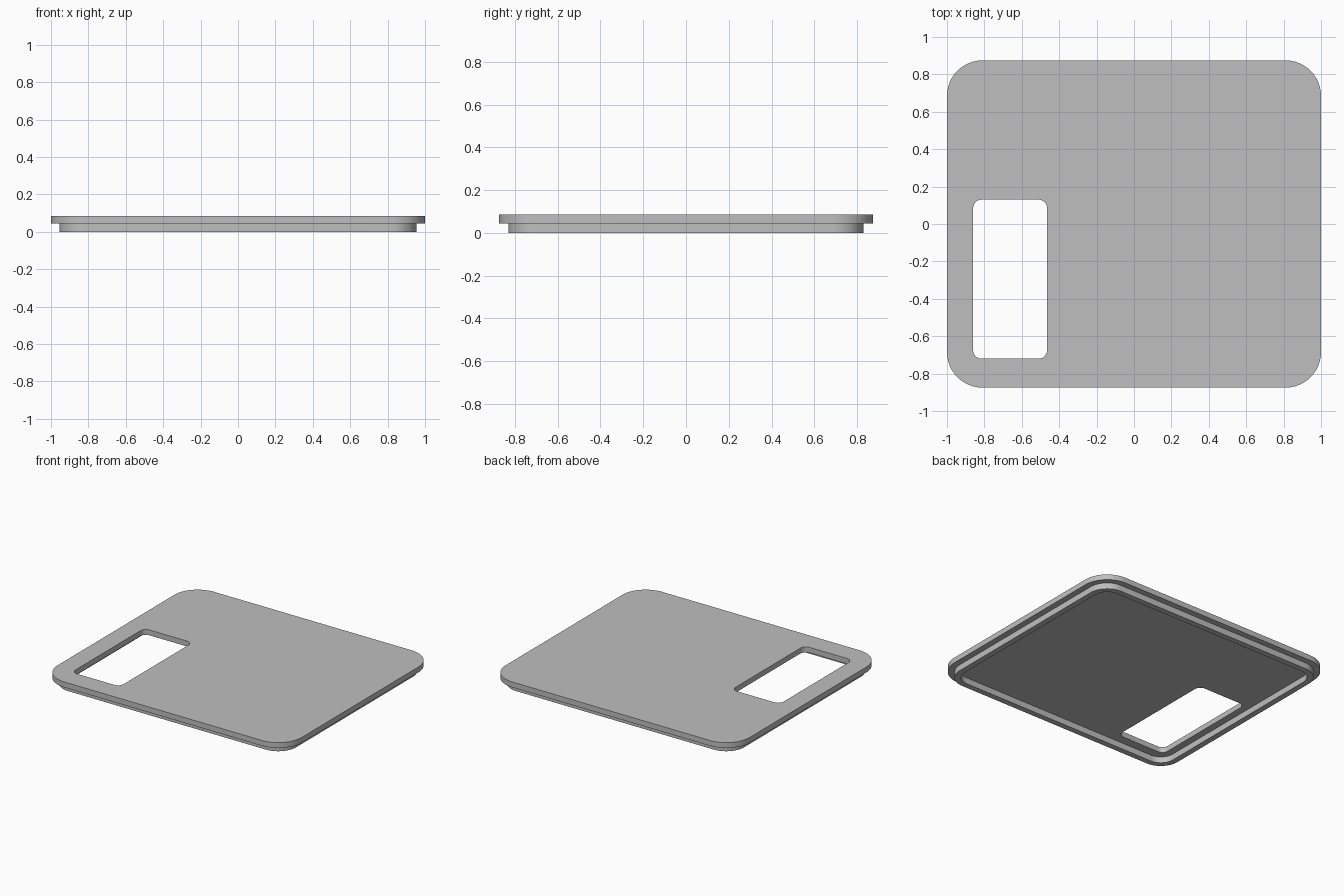
import bpy
import bmesh
from math import cos, sin, pi

cube = bpy.data.objects.get("Cube")
if cube:
    bpy.data.objects.remove(cube, do_unlink=True)

STEPS = 12           # segments per rounded corner
HALF_X, HALF_Y, RADIUS = 1.0, 0.875, 0.19
TOP, LEDGE = 0.085, 0.045

grey = bpy.data.materials.new("plain grey")
grey.use_nodes = True
grey.diffuse_color = (0.52, 0.52, 0.52, 1)
grey.node_tree.nodes["Principled BSDF"].inputs["Base Color"].default_value = grey.diffuse_color


def rounded_loop(bm, cx, cy, hx, hy, r, z):
    """Ring of vertices along a rounded rectangle."""
    ring = []
    for corner, (sx, sy) in enumerate([(1, 1), (-1, 1), (-1, -1), (1, -1)]):
        for i in range(STEPS + 1):
            a = (corner + i / STEPS) * pi / 2
            ring.append(bm.verts.new((cx + sx * (hx - r) + r * cos(a),
                                      cy + sy * (hy - r) + r * sin(a), z)))
    return ring


def plate_loop(bm, inset, z):
    return rounded_loop(bm, 0, 0, HALF_X - inset, HALF_Y - inset, RADIUS - inset, z)


def window_loop(bm, z):
    return rounded_loop(bm, -0.6625, -0.295, 0.1975, 0.425, 0.045, z)


# Lid: plate edge, ledge, downward lip, hollow underside and window opening
bm = bmesh.new()
loops = [
    plate_loop(bm, 0, TOP),
    plate_loop(bm, 0, LEDGE),
    plate_loop(bm, 0.045, LEDGE),
    plate_loop(bm, 0.045, 0),
    plate_loop(bm, 0.088, 0),
    plate_loop(bm, 0.088, LEDGE),
    window_loop(bm, LEDGE),
    window_loop(bm, TOP),
]
for a, b in zip(loops, loops[1:] + loops[:1]):
    for i in range(len(a)):
        j = (i + 1) % len(a)
        bm.faces.new((a[i], b[i], b[j], a[j]))
bmesh.ops.recalc_face_normals(bm, faces=bm.faces)

mesh = bpy.data.meshes.new("lid_plate")
bm.to_mesh(mesh)
bm.free()
mesh.materials.append(grey)
lid = bpy.data.objects.new("lid_plate", mesh)
bpy.context.collection.objects.link(lid)

# Smooth corners, crisp edges
bpy.ops.object.select_all(action="DESELECT")
lid.select_set(True)
bpy.context.view_layer.objects.active = lid
bpy.ops.object.shade_smooth_by_angle(angle=pi / 6)
